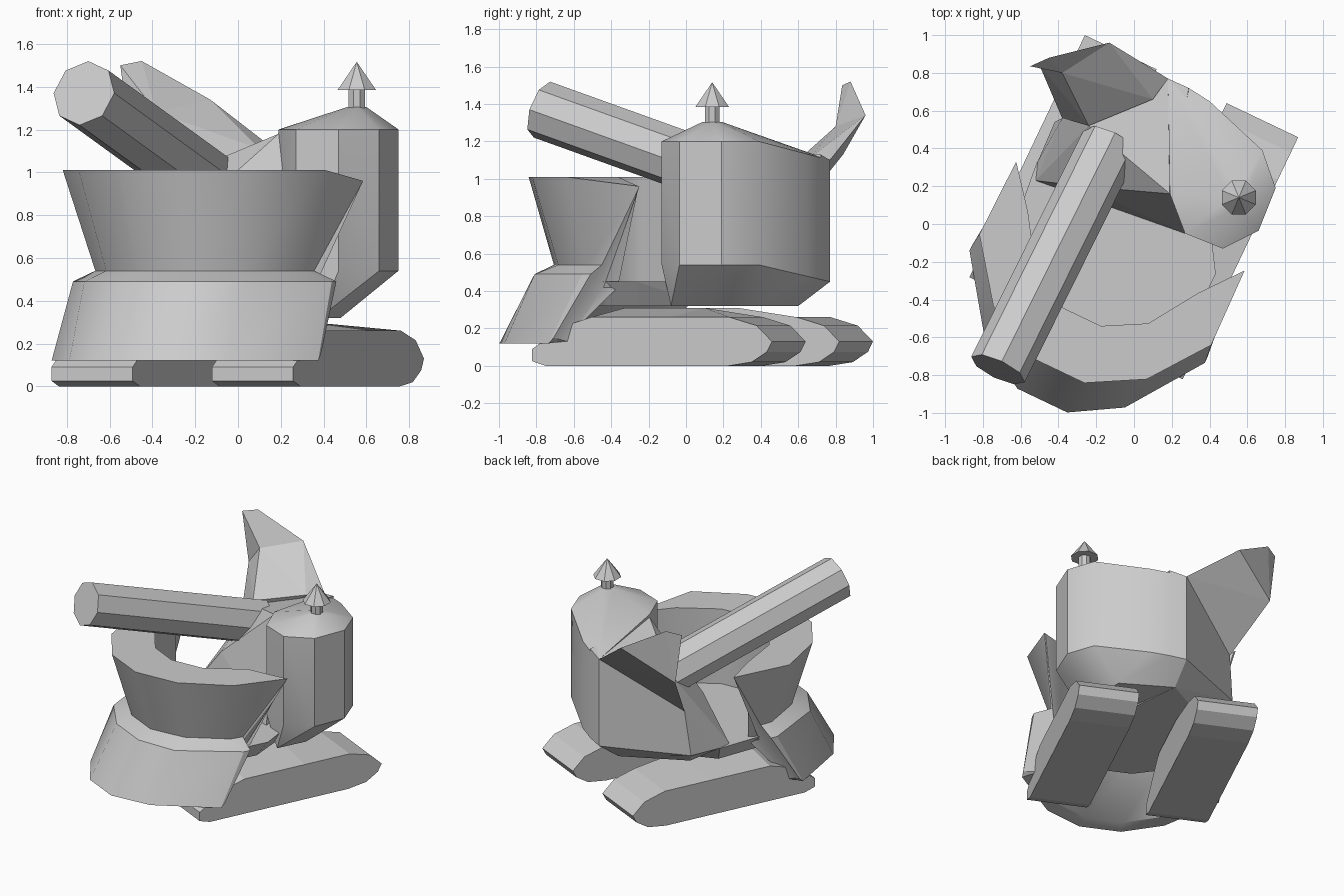
import bpy, bmesh, math
from mathutils import Vector

if "Cube" in bpy.data.objects:
    bpy.data.objects.remove(bpy.data.objects["Cube"])

grey = bpy.data.materials.new("plain_grey")
grey.diffuse_color = (0.6, 0.6, 0.6, 1)
grey.use_nodes = True
grey.node_tree.nodes["Principled BSDF"].inputs["Base Color"].default_value = grey.diffuse_color

ANG = math.radians(25.5)
U = Vector((math.cos(ANG), -math.sin(ANG), 0))    # sideways
F = Vector((-math.sin(ANG), -math.cos(ANG), 0))   # forward
C = Vector((-0.02, 0.04, 0))


def loc(u, f, z):
    return C + U * u + F * f + Vector((0, 0, z))


def finish(name, bm, smooth=0):
    bmesh.ops.recalc_face_normals(bm, faces=bm.faces)
    me = bpy.data.meshes.new(name)
    bm.to_mesh(me)
    bm.free()
    me.materials.append(grey)
    ob = bpy.data.objects.new(name, me)
    bpy.context.collection.objects.link(ob)
    if smooth:
        bpy.ops.object.select_all(action='DESELECT')
        ob.select_set(True)
        bpy.context.view_layer.objects.active = ob
        bpy.ops.object.shade_smooth_by_angle(angle=math.radians(smooth))
    return ob


def hull(name, pts, smooth=0):
    bm = bmesh.new()
    for p in pts:
        bm.verts.new(p)
    bmesh.ops.convex_hull(bm, input=bm.verts)
    junk = [v for v in bm.verts if not v.link_faces]
    bmesh.ops.delete(bm, geom=junk, context='VERTS')
    bmesh.ops.dissolve_limit(bm, angle_limit=0.03, verts=bm.verts, edges=bm.edges)
    return finish(name, bm, smooth)


def loft(name, rings, smooth=0):
    bm = bmesh.new()
    vs = [[bm.verts.new(p) for p in r] for r in rings]
    n = len(vs[0])
    for a, b in zip(vs, vs[1:]):
        for i in range(n):
            j = (i + 1) % n
            bm.faces.new((a[i], a[j], b[j], b[i]))
    bm.faces.new(vs[0])
    bm.faces.new(vs[-1])
    bmesh.ops.remove_doubles(bm, verts=bm.verts, dist=0.0005)
    return finish(name, bm, smooth)


def prism(name, a, b, ra, rb, n=8, turn=0.0):
    a, b = Vector(a), Vector(b)
    d = (b - a).normalized()
    s = U if abs(d.z) < 0.9 else Vector((1, 0, 0))
    t = d.cross(s).normalized()
    ring = lambda c, r: [c + r * (s * math.cos(k) + t * math.sin(k))
                         for k in (turn + 2 * math.pi * i / n for i in range(n))]
    return loft(name, [ring(a, ra), ring(b, rb)])


# tracks: distance from the back end, height; inner top edge slightly raised
front = [(0, .13), (.03, .075), (.12, .02), (.26, 0), (1.34, 0), (1.42, .025),
         (1.42, .09), (1.24, .21)]
for name, start, rise in (("right_track", Vector((.49, .64, 0)), 0),
                          ("left_track", Vector((-.26, 1.0, 0)), 1)):
    rings = []
    for k in (0, 1):
        top = .31 if k == rise else .26
        p = front + [(1.07, top), (.6, top), (.25, .26), (.09, .215)]
        rings.append([start + U * .42 * k + F * s + Vector((0, 0, z)) for s, z in p])
    loft(name, rings)

# front shield with flared skirt: inner rim, outer rim, waist, skirt top, skirt foot
half = [
    ((.66, .01), (.67, 0), (.55, .28), (.67, .29), (.69, .50)),
    ((.50, .21), (.68, .43), (.54, .37), (.67, .34), (.69, .53)),
    ((.33, .47), (.45, .74), (.36, .63), (.42, .74), (.41, .925)),
    ((.11, .59), (.16, .90), (.13, .765), (.15, .87), (.146, 1.08))]
cols = []
for side, seq in ((1, half), (-1, half[::-1])):
    for ir, orr, wa, st, sf in seq:
        end = orr[1] == 0
        zr = .96 if end and side > 0 else 1.01
        inner = (.53, .28) if end else ir
        cols.append([loc(side * u, f, z) for (u, f), z in (
            (ir, zr), (orr, zr), (wa, .54), (st, .49), (sf, .15 if end else .12),
            ((sf[0] * .9, sf[1] * .9), .13), (inner, .42))])
loft("front_shield", cols, 33)

# deck joining shield and house
deck = [(.535, .3), (.36, .55), (.13, .66), (-.13, .66), (-.36, .55), (-.535, .3),
        (-.54, .08), (-.57, -.05), (-.3, -.3), (.3, -.3), (.54, .08)]
hull("deck", [p for u, f in deck for p in (loc(u, f, .45), loc(u * .82, f * .9 + .04, .32))])

# tower house with sloped roof and undercut base
tower = [(.47, -.13), (.66, -.035), (.75, .19), (.68, .39), (.4, .65), (.29, .72),
         (.18, .77), (.19, .16), (.27, -.05)]
pts = []
for x, y in tower:
    back = max(0, min(1, (y - .39) / .38))
    pts += [(x, y, 1.2 - .1 * back), (x, y, .54 - .09 * back)]
pts += [(.48, .12, .32), (.47, .40, .32), (.14, .60, .32), (.2, .2, .32), (.38, -.08, .32)]
pts += [(.51, .14, 1.305), (.60, .14, 1.305), (.555, .19, 1.305), (.555, .09, 1.305)]
hull("tower_house", pts, 33)

# side house behind the barrel
hull("side_house", [(.18, .77, 1.1), (.18, .77, .45), (.29, .72, 1.13), (-.05, .34, 1.04),
                    (-.24, .52, 1.0), (-.38, .56, .78), (-.42, .54, .45), (-.51, .33, .45),
                    (-.52, .23, .45), (-.28, .2, .76), (.27, -.05, .45), (.19, .16, 1.18),
                    (-.3, .38, .32), (.14, .6, .32), (.2, .05, .32)])

# rear fin: base and tip
A, A2, B = (-.55, .835, 1.50), (-.45, .88, 1.52), (-.13, .96, 1.34)
I, D, E, G = (-.38, .80, 1.28), (-.24, .52, 1.03), (-.38, .56, .78), (-.5, .84, 1.13)
hull("fin_base", [B, (.18, .77, 1.1), (.1, .66, 1.11), I, D, E, G])
hull("fin_tip", [A, A2, B, I, G])

# barrel
prism("barrel", (-.12, .44, .935), (-.72, -.77, 1.37), .157, .157)

# chimney and cap
prism("chimney", (.555, .14, 1.25), (.555, .14, 1.41), .042, .042, turn=math.pi / 8)
prism("chimney_cap", (.555, .14, 1.385), (.555, .14, 1.515), .097, .001, turn=math.pi / 8)
